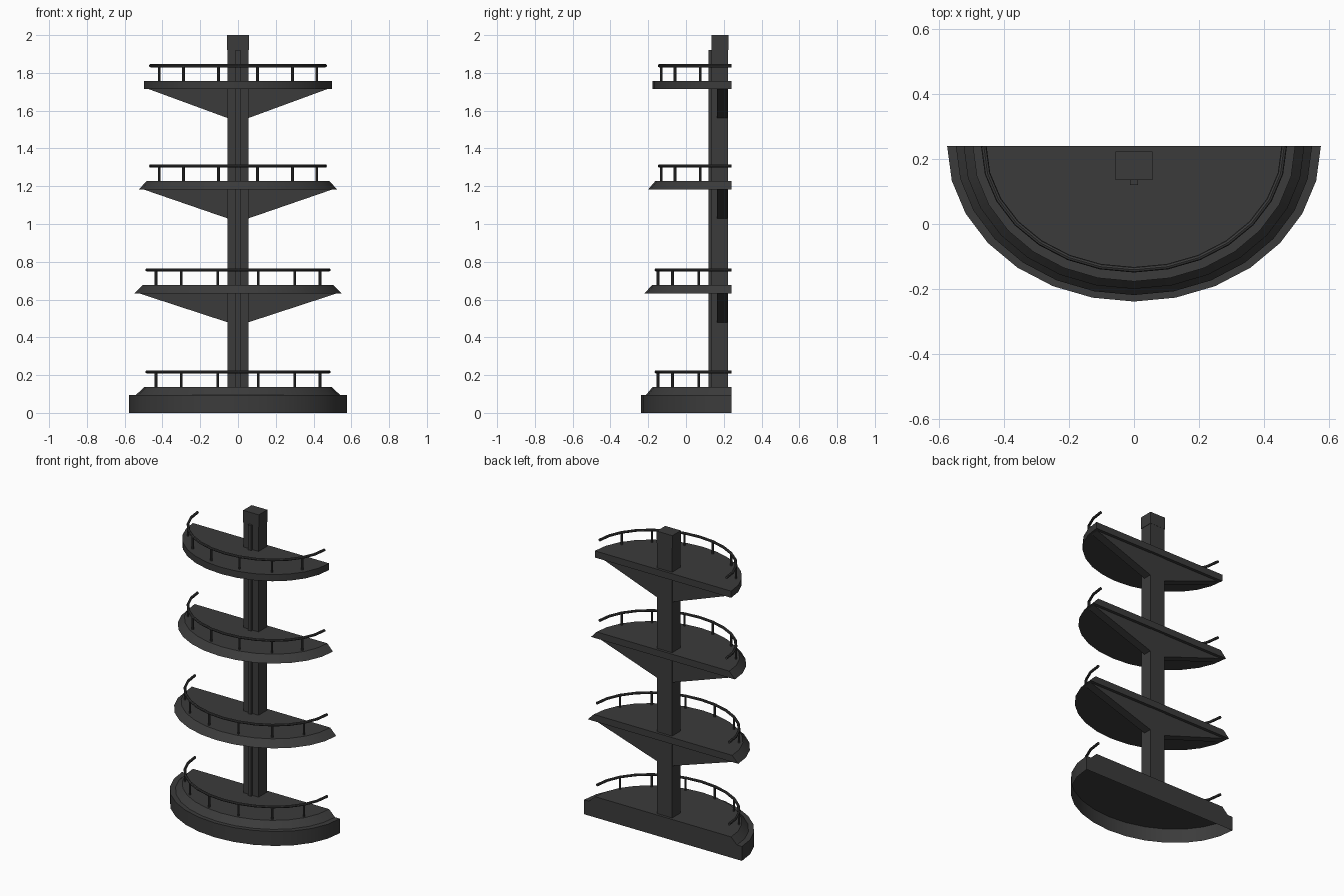
import bpy
import bmesh
from math import sin, cos, pi

cube = bpy.data.objects.get("Cube")
if cube:
    bpy.data.objects.remove(cube, do_unlink=True)

BACK = 0.24       # flat rear plane of all tiers
SEGMENTS = 14     # facets around each half ellipse

charcoal = bpy.data.materials.new("charcoal")
charcoal.use_nodes = True
colour = (0.044, 0.044, 0.044, 1)
charcoal.diffuse_color = colour
charcoal.node_tree.nodes["Principled BSDF"].inputs["Base Color"].default_value = colour


def arc_point(rx, depth, i, z):
    """Point i on a half ellipse that bulges toward the front."""
    a = pi * (i / SEGMENTS - 0.5)
    return (rx * sin(a), BACK - depth * cos(a), z)


def smooth_object(obj):
    bpy.ops.object.select_all(action='DESELECT')
    obj.select_set(True)
    bpy.context.view_layer.objects.active = obj
    bpy.ops.object.shade_smooth_by_angle(angle=0.6)


def loft(name, loops, smooth=False, open_below=False):
    """Solid between two matching outlines, optionally hollow underneath."""
    bm = bmesh.new()
    low, high = [[bm.verts.new(p) for p in loop] for loop in loops]
    n = len(low)
    for i in range(n):
        j = (i + 1) % n
        bm.faces.new((low[i], low[j], high[j], high[i]))
    base = bm.faces.new(low)
    bm.faces.new(high)
    bmesh.ops.recalc_face_normals(bm, faces=bm.faces)
    if open_below:
        bmesh.ops.delete(bm, geom=[base], context='FACES_ONLY')
    mesh = bpy.data.meshes.new(name)
    bm.to_mesh(mesh)
    bm.free()
    mesh.materials.append(charcoal)
    obj = bpy.data.objects.new(name, mesh)
    bpy.context.collection.objects.link(obj)
    if smooth:
        smooth_object(obj)


def half_slab(name, bottom, top, open_below=False):
    """Half-ellipse slab; bottom and top are (rx, depth, z)."""
    loft(name, [[arc_point(rx, d, i, z) for i in range(SEGMENTS + 1)]
                for rx, d, z in (bottom, top)], True, open_below)


def box(name, x, y0, y1, z0, z1):
    loft(name, [[(-x, y0, z), (x, y0, z), (x, y1, z), (-x, y1, z)] for z in (z0, z1)])


def tube(name, points, radius):
    curve = bpy.data.curves.new(name, 'CURVE')
    curve.dimensions = '3D'
    curve.bevel_depth = radius
    curve.bevel_resolution = 2
    curve.use_fill_caps = True
    spline = curve.splines.new('POLY')
    spline.points.add(len(points) - 1)
    for point, co in zip(spline.points, points):
        point.co = (*co, 1)
    curve.materials.append(charcoal)
    obj = bpy.data.objects.new(name, curve)
    bpy.context.collection.objects.link(obj)
    bpy.ops.object.select_all(action='DESELECT')
    obj.select_set(True)
    bpy.context.view_layer.objects.active = obj
    bpy.ops.object.convert(target='MESH')
    smooth_object(bpy.context.object)


def railing(tier, rx, depth, floor):
    height = floor + 0.08
    tube(tier + "_rail", [arc_point(rx, depth, i, height) for i in range(SEGMENTS + 1)], 0.0085)
    for n, i in enumerate((2, 4, 6, 8, 10, 12)):
        x, y, z = arc_point(rx, depth, i, floor - 0.005)
        tube(f"{tier}_rail_post_{n + 1}", [(x, y, z), (x, y, height)], 0.007)


def bracket(tier, reach, z):
    """Triangular support on each side of the column."""
    for side, s in (("left", 1), ("right", -1)):
        loft(f"{tier}_{side}_bracket",
             [[(s * 0.05, y, z), (s * reach, y, z), (s * 0.05, y, z - 0.155)]
              for y in (0.164, 0.22)])


# Plinth, hollow below, with its chamfered step
half_slab("plinth", (0.576, 0.479, 0), (0.576, 0.479, 0.095), True)
half_slab("plinth_step", (0.54, 0.452, 0.095), (0.497, 0.417, 0.137))
railing("base", 0.482, 0.398, 0.137)

# Shelves: name, bottom rx, bottom depth, top rx, top depth, underside z, rail rx, rail depth
tiers = [
    ("lower", 0.549, 0.459, 0.505, 0.420, 0.633, 0.482, 0.398),
    ("middle", 0.525, 0.440, 0.484, 0.403, 1.183, 0.463, 0.381),
    ("upper", 0.497, 0.417, 0.497, 0.417, 1.714, 0.463, 0.381),
]
for tier, rx0, d0, rx1, d1, z, rail_x, rail_d in tiers:
    half_slab(tier + "_shelf", (rx0, d0, z), (rx1, d1, z + 0.044))
    railing(tier, rail_x, rail_d, z + 0.044)
    bracket(tier, rx0 - 0.025, z)

# Central column, front strip and cap
box("column", 0.055, 0.136, 0.223, 0.13, 1.92)
box("column_front_strip", 0.012, 0.12, 0.14, 0.13, 1.922)
box("column_cap", 0.057, 0.135, 0.224, 1.92, 2.0)
